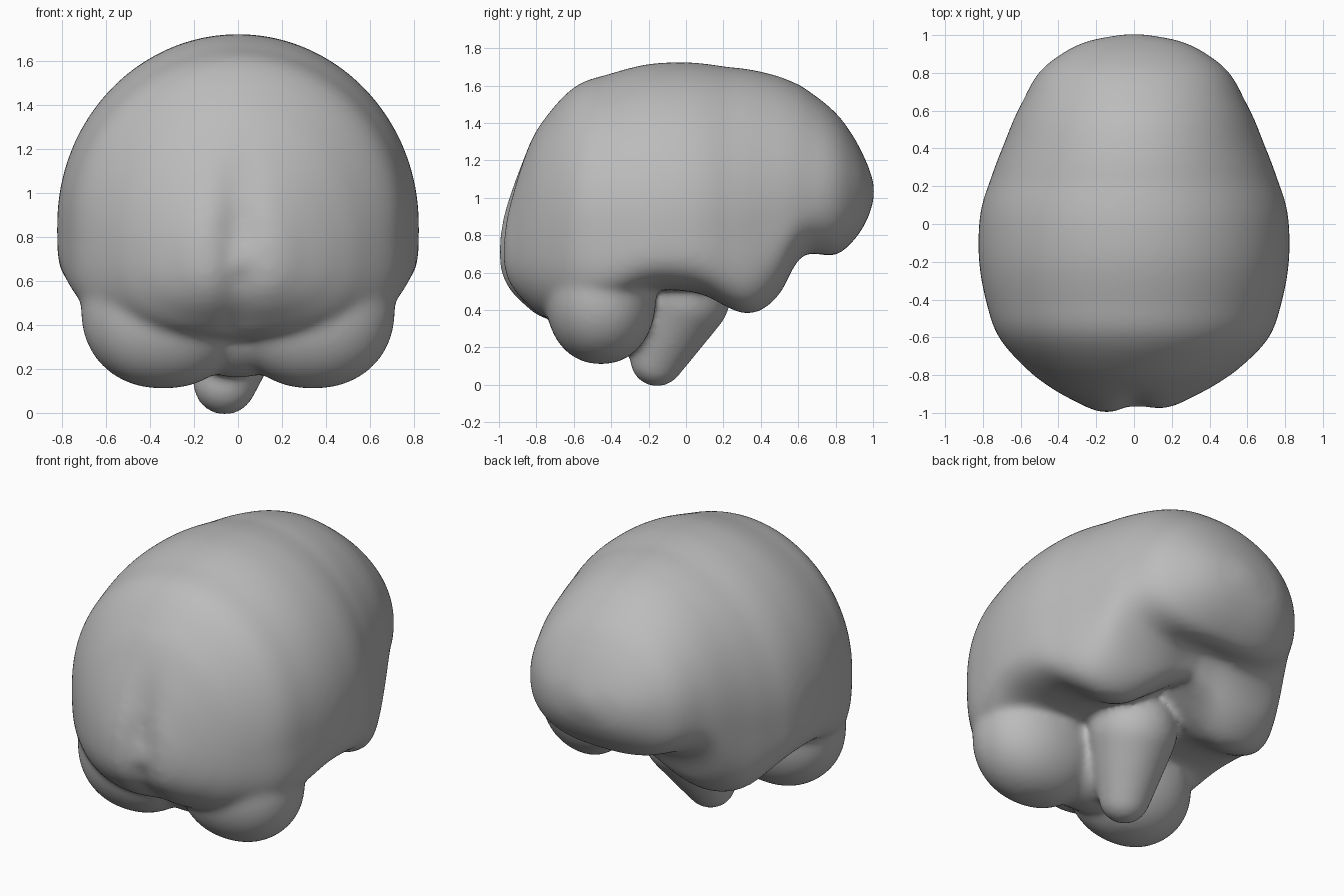
import bpy, bmesh, math
from mathutils import Vector

cube = bpy.data.objects.get("Cube")
if cube:
    bpy.data.objects.remove(cube, do_unlink=True)

grey = bpy.data.materials.new("matte grey")
grey.use_nodes = True
grey.diffuse_color = (0.5, 0.5, 0.5, 1)
grey.node_tree.nodes["Principled BSDF"].inputs["Base Color"].default_value = (0.5, 0.5, 0.5, 1)

bm = bmesh.new()


def spow(v, p):
    return math.copysign(abs(v) ** p, v)


def ramp(v, start, end):
    """Smooth step from 0 at start to 1 at end."""
    t = max(0, min(1, (v - start) / (end - start)))
    return t * t * (3 - 2 * t)


def lobe(center, radii, power=2.0):
    """Rounded-box lobe: a sphere pushed out to a superellipsoid."""
    ball = bmesh.ops.create_icosphere(bm, subdivisions=5, radius=1)
    for v in ball["verts"]:
        n = v.co.normalized()
        size = sum(abs(c) ** power for c in n) ** (1 / power)
        v.co = Vector(center) + Vector(c / size * r for c, r in zip(n, radii))


def smooth_profile(rows, y):
    """Cubic interpolation between the cross-section rows."""
    i = max(k for k in range(len(rows) - 1) if rows[k][0] <= y)
    a, b = rows[i], rows[i + 1]
    before, after = rows[max(i - 1, 0)], rows[min(i + 2, len(rows) - 1)]
    t, h = (y - a[0]) / (b[0] - a[0]), b[0] - a[0]
    out = []
    for k in range(1, 4):
        m0 = (b[k] - before[k]) / (b[0] - before[0]) * h
        m1 = (after[k] - a[k]) / (after[0] - a[0]) * h
        out.append((2*t**3 - 3*t**2 + 1) * a[k] + (t**3 - 2*t**2 + t) * m0
                   + (3*t**2 - 2*t**3) * b[k] + (t**3 - t**2) * m1)
    return out


# Cerebrum with temporal lobes: y, half width, top, bottom
sections = [
    (-1.015, .08, .78, .64), (-.99, .2, .92, .56), (-.945, .3, 1.05, .49),
    (-.88, .42, 1.2, .43), (-.78, .555, 1.39, .36), (-.6, .715, 1.59, .34),
    (-.4, .785, 1.665, .41), (-.2, .82, 1.715, .495), (0, .82, 1.725, .495),
    (.12, .8, 1.715, .46), (.22, .765, 1.7, .4), (.32, .73, 1.69, .36),
    (.42, .69, 1.67, .385), (.51, .655, 1.645, .47), (.57, .63, 1.62, .59),
    (.63, .6, 1.59, .67), (.8, .505, 1.455, .69), (.9, .385, 1.32, .775),
    (.97, .24, 1.18, .885), (1.005, .06, 1.08, .99)]
SIDES, STEPS = 96, 110
rings = []
for j in range(STEPS + 1):
    y = -0.005 - math.cos(math.pi * j / STEPS) * 1.0099
    width, top, bottom = smooth_profile(sections, y)
    middle = 0.86 + 0.17 * ramp(y, 0.2, 0.95) - 0.15 * ramp(-y, 0.5, 1)
    # underside is boxy amidships, rounder towards both ends
    power = 0.45 + 0.35 * ramp(y, 0.35, 0.75) + 0.35 * ramp(-y, 0.4, 0.95)
    hollow = 0.27 * math.exp(-((y - 0.32) / 0.24) ** 2)
    ring = []
    for i in range(SIDES):
        a = math.tau * i / SIDES
        c, s = math.cos(a), math.sin(a)
        if s >= 0:
            x, z = width * c, middle + (top - middle) * s
        else:
            x, z = width * spow(c, power), middle + (middle - bottom) * spow(s, power)
            # hollow between the temporal lobes
            z -= hollow * math.exp(-(x / 0.23) ** 2) * s
        # midline groove and uneven hemispheres at the occipital end
        fade = ramp(-y, 0.55, 0.95) * ramp(-z, -1.35, -0.8)
        dent = 0.055 * math.exp(-(x / 0.09) ** 2) + 0.012 * (1 + math.tanh(x / 0.1))
        ring.append(bm.verts.new((x, y + fade * dent, z)))
    rings.append(ring)
for r0, r1 in zip(rings, rings[1:]):
    for i in range(SIDES):
        k = (i + 1) % SIDES
        bm.faces.new((r0[i], r0[k], r1[k], r1[i]))
bm.faces.new(rings[0][::-1])
bm.faces.new(rings[-1])

# Cerebellum halves, joined by a smaller middle lobe
for side in (-1, 1):
    lobe((side * .34, -.455, .47), (.375, .295, .36), 2.15)
lobe((0, -.38, .42), (.3, .26, .26))

# Brain stem, tapering down and to one side
wide, tip = Vector((0, -.01, .48)), Vector((-.06, -.155, .135))
for i in range(13):
    t = i / 12
    r = .25 - .105 * t
    lobe(wide.lerp(tip, t), (r, r, r))

bmesh.ops.recalc_face_normals(bm, faces=bm.faces)
mesh = bpy.data.meshes.new("brain")
bm.to_mesh(mesh)
bm.free()
mesh.materials.append(grey)
brain = bpy.data.objects.new("brain", mesh)
bpy.context.collection.objects.link(brain)

# Fuse the lobes into one soft skin
fuse = brain.modifiers.new("fuse", "REMESH")
fuse.mode = "VOXEL"
fuse.voxel_size = 0.018
fuse.use_smooth_shade = True
soften = brain.modifiers.new("soften", "SMOOTH")
soften.factor = 0.5
soften.iterations = 22
